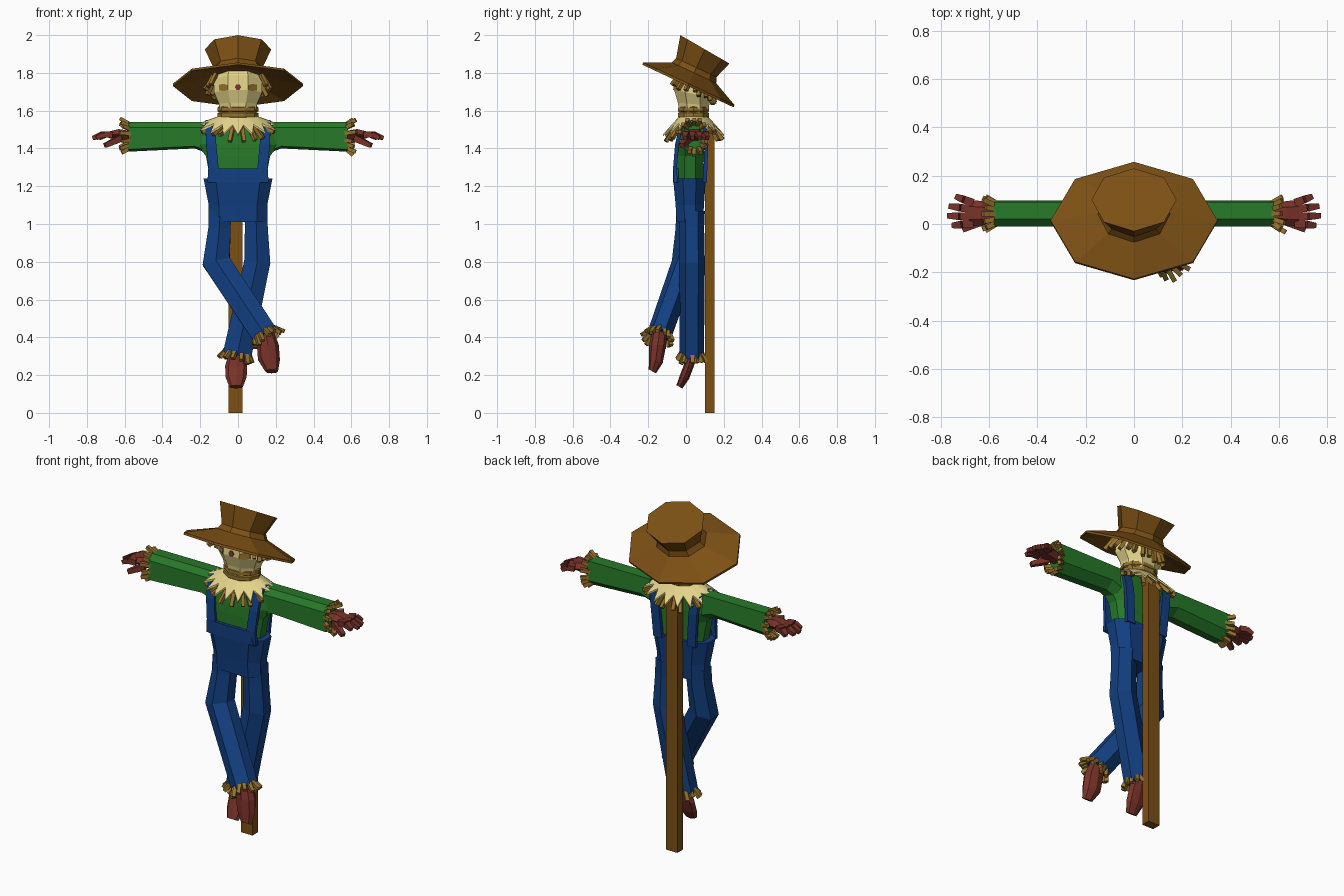
import bpy, bmesh, random
from math import sin, cos, pi, radians
from mathutils import Vector, Euler, Matrix
from mathutils.bvhtree import BVHTree

if "Cube" in bpy.data.objects:
    bpy.data.objects.remove(bpy.data.objects["Cube"])

random.seed(4)

def material(name, r, g, b):
    m = bpy.data.materials.new(name)
    m.diffuse_color = (r, g, b, 1)
    m.use_nodes = True
    m.node_tree.nodes["Principled BSDF"].inputs["Base Color"].default_value = m.diffuse_color
    return m

BROWN = material("hat_brown", 0.20, 0.080, 0.007)
STRAW = material("straw", 0.31, 0.17, 0.025)
CREAM = material("sackcloth", 0.78, 0.66, 0.25)
GREEN = material("shirt_green", 0.020, 0.19, 0.022)
BLUE = material("denim_blue", 0.006, 0.05, 0.22)
RED = material("glove_red", 0.19, 0.032, 0.022)

def part(name, mat, lofts):
    """One object from several lofts; each loft is a list of point rings, capped at both ends."""
    bm = bmesh.new()
    for rings in lofts:
        vs = [[bm.verts.new(p) for p in r] for r in rings]
        n = len(vs[0])
        for a, b in zip(vs, vs[1:]):
            for i in range(n):
                bm.faces.new((a[i], a[(i + 1) % n], b[(i + 1) % n], b[i]))
        bm.faces.new(vs[0][::-1])
        bm.faces.new(vs[-1])
    bmesh.ops.recalc_face_normals(bm, faces=bm.faces)
    me = bpy.data.meshes.new(name)
    bm.to_mesh(me)
    bm.free()
    me.materials.append(mat)
    ob = bpy.data.objects.new(name, me)
    bpy.context.collection.objects.link(ob)
    return ob

def ring(c, rx, ry, n=8, rot=(0, 0, 0), phase=0.0):
    m = Euler(rot).to_matrix()
    return [Vector(c) + m @ Vector((rx * cos(phase + 2 * pi * i / n), ry * sin(phase + 2 * pi * i / n), 0))
            for i in range(n)]

def body_ring(z, x, y0, y1):
    """Rectangle with cut corners, flat at the front."""
    a, b = y0 + 0.3 * (y1 - y0), y0 + 0.7 * (y1 - y0)
    half = [(0.65 * x, y0), (x, a), (x, b), (0.65 * x, y1)]
    return [Vector((px, py, z)) for px, py in half + [(-px, py) for px, py in half[::-1]]]

def stick(p, q, w, w2=None):
    p, q = Vector(p), Vector(q)
    m = (q - p).to_track_quat('Z', 'Y').to_matrix()
    sq = [Vector((x, y, 0)) for x, y in ((1, 1), (-1, 1), (-1, -1), (1, -1))]
    return [[p + m @ v * (w / 2) for v in sq], [q + m @ v * ((w2 or w) / 2) for v in sq]]

def fringe(name, c, rx, ry, rot, n, length, flare, keep=lambda a: True):
    """Straws standing round an opening, pointing along local -z and outward."""
    m, out = Euler(rot).to_matrix(), []
    for i in range(n):
        a = 2 * pi * (i + random.uniform(-0.2, 0.2)) / n
        if not keep(a):
            continue
        u = Vector((cos(a), sin(a), 0))
        base = Vector((rx * u.x, ry * u.y, 0.015))
        tip = base + u * flare * random.uniform(0.6, 1.1) + Vector((0, 0, -length * random.uniform(0.75, 1.15)))
        out.append(stick(Vector(c) + m @ base, Vector(c) + m @ tip, 0.02))
    return part(name, STRAW, out)

# post
part("post", BROWN, [[[(x, y, z) for x, y in ((-0.05, 0.10), (0.025, 0.10), (0.025, 0.152), (-0.05, 0.152))]
                      for z in (0, 1.52)]])

# shirt body and sleeves
part("shirt", GREEN, [[body_ring(1.20, 0.14, -0.05, 0.09), body_ring(1.36, 0.17, -0.05, 0.095),
                       body_ring(1.42, 0.215, -0.045, 0.098), body_ring(1.50, 0.215, -0.03, 0.098),
                       body_ring(1.535, 0.17, -0.01, 0.09)]])
for s, side in ((-1, "left"), (1, "right")):
    prof = [(-0.01, 1.51), (0.02, 1.54), (0.09, 1.538), (0.098, 1.43), (0.05, 1.388), (-0.01, 1.40)]
    part(side + "_sleeve", GREEN, [[[(s * x, y, z if z > 1.45 else z + dz) for y, z in prof]
                                    for x, dz in ((0.17, -0.01), (0.23, 0.012), (0.58, -0.005))]])
    fringe(side + "_sleeve_straw", (s * 0.58, 0.043, 1.463), 0.062, 0.043, (0, -s * pi / 2, 0), 14, 0.055, 0.035)
    # glove: palm, four fingers and thumb
    palm = [[(s * x, 0.045 + ry * cos(k * pi / 3), z + rz * sin(k * pi / 3)) for k in range(6)]
            for x, z, ry, rz in ((0.56, 1.465, 0.03, 0.03), (0.63, 1.475, 0.05, 0.032), (0.685, 1.472, 0.055, 0.02))]
    hand = [palm]
    for y0, y1, x1 in ((0.088, 0.113, 0.735), (0.06, 0.074, 0.763), (0.03, 0.034, 0.77), (0.003, -0.006, 0.75)):
        mid = (s * (x1 + 0.67) / 2, (y0 + y1) / 2, 1.474)
        hand.append(stick((s * 0.665, y0, 1.472), mid, 0.032, 0.032))
        hand.append(stick(mid, (s * x1, y1, 1.455), 0.032, 0.022))
    hand.append(stick((s * 0.62, 0.015, 1.455), (s * 0.705, -0.022, 1.415), 0.036, 0.024))
    part(side + "_glove", RED, hand)

# overalls: waist, bib, straps
part("trousers_waist", BLUE, [[body_ring(1.01, 0.155, -0.05, 0.09), body_ring(1.10, 0.155, -0.055, 0.095),
                               body_ring(1.24, 0.182, -0.068, 0.105)]])
part("bib", BLUE, [[[(x, y, z) for x, y in ((-w, -0.068), (w, -0.068), (w, -0.04), (-w, -0.04))]
                    for w, z in ((0.15, 1.22), (0.12, 1.295))]])
for s, side in ((-1, "left"), (1, "right")):
    path = [(0.135, -0.055, 1.22), (0.13, -0.058, 1.30), (0.142, -0.048, 1.42), (0.145, -0.028, 1.51),
            (0.145, 0.03, 1.54), (0.14, 0.10, 1.52), (0.125, 0.108, 1.42), (0.11, 0.10, 1.22)]
    rings = []
    for i, p in enumerate(path):
        a, b = path[max(i - 1, 0)], path[min(i + 1, len(path) - 1)]
        t = Vector((0, b[1] - a[1], b[2] - a[2])).normalized()
        nrm = Vector((0, -t.z, t.y)) * 0.01
        wx = Vector((0.027, 0, 0))
        c = Vector((s * p[0], p[1], p[2]))
        rings.append([c + wx + nrm, c - wx + nrm, c - wx - nrm, c + wx - nrm])
    part(side + "_strap", BLUE, [rings])

# legs: the left one crosses in front of the right one
cuff_l, cuff_r = (-0.25, -0.55, 0), (0, 0.25, 0)
part("left_leg", BLUE, [[ring((-0.095, 0.02, 1.07), 0.07, 0.072, 6, phase=pi / 2),
                         ring((-0.098, 0.015, 0.98), 0.068, 0.07, 6, phase=pi / 2),
                         ring((-0.115, -0.005, 0.80), 0.085, 0.07, 6, (-0.1, -0.25, 0), pi / 2),
                         ring((0.145, -0.142, 0.41), 0.08, 0.066, 6, cuff_l, pi / 2)]])
part("right_leg", BLUE, [[ring((0.095, 0.03, 1.07), 0.07, 0.07, 6, phase=pi / 2),
                          ring((0.097, 0.03, 0.98), 0.07, 0.066, 6, phase=pi / 2),
                          ring((0.102, 0.032, 0.80), 0.08, 0.068, 6, (0, 0.1, 0), pi / 2),
                          ring((-0.005, 0.03, 0.305), 0.088, 0.065, 6, cuff_r, pi / 2)]])
fringe("left_leg_straw", (0.145, -0.142, 0.41), 0.062, 0.054, cuff_l, 14, 0.05, 0.032)
fringe("right_leg_straw", (-0.005, 0.03, 0.305), 0.068, 0.052, cuff_r, 14, 0.045, 0.026)

# feet
part("left_foot", RED, [[ring((0.145, -0.14, 0.43), 0.045, 0.04), ring((0.158, -0.15, 0.36), 0.058, 0.045),
                         ring((0.164, -0.16, 0.28), 0.058, 0.04, rot=(-0.4, 0, 0)),
                         ring((0.178, -0.178, 0.22), 0.034, 0.022, rot=(-0.5, 0, 0))]])
part("right_foot", RED, [[ring((-0.005, 0.03, 0.32), 0.042, 0.03), ring((-0.01, 0.015, 0.25), 0.058, 0.028),
                          ring((-0.01, -0.008, 0.19), 0.056, 0.026, rot=(-0.4, 0, 0)),
                          ring((-0.01, -0.035, 0.138), 0.036, 0.018, rot=(-0.5, 0, 0))]])

# head with rope round the neck
T = radians(-25)
head = part("head", CREAM, [[ring((0, 0.04, 1.54), 0.09, 0.075, phase=pi / 8),
                             ring((0, 0.04, 1.635), 0.11, 0.09, 8, (-0.08, 0, 0), pi / 8),
                             ring((0, 0.035, 1.69), 0.138, 0.108, 8, (-0.2, 0, 0), pi / 8),
                             ring((0, 0.04, 1.75), 0.138, 0.112, 8, (-0.38, 0, 0), pi / 8),
                             ring((0, 0.06, 1.80), 0.115, 0.095, 8, (T, 0, 0), pi / 8)]])
part("neck_rope", STRAW, [[ring((0, 0.04, z), r, r * 0.8, 10) for z, r in
                           ((1.555, 0.095), (1.567, 0.108), (1.587, 0.108), (1.592, 0.098),
                            (1.597, 0.108), (1.617, 0.108), (1.625, 0.095))]])

# eyes and nose: thin plates projected onto the face
bm = bmesh.new()
bm.from_mesh(head.data)
tree = BVHTree.FromBMesh(bm)
bm.free()

def plate(name, mat, outline):
    hits = [tree.ray_cast(Vector((x, -1, z)), Vector((0, 1, 0)))[0] for x, z in outline]
    part(name, mat, [[[h + Vector((0, d, 0)) for h in hits] for d in (-0.005, 0.003)]])

for s, side in ((-1, "left"), (1, "right")):
    plate(side + "_eye", STRAW, [(s * x, z) for x, z in ((0.054, 1.71), (0.075, 1.703), (0.10, 1.708),
                                                         (0.10, 1.738), (0.075, 1.742), (0.054, 1.735))])
plate("nose", RED, [(0.017 * cos(k * pi / 3), 1.725 + 0.017 * sin(k * pi / 3)) for k in range(6)])

# ragged collar with straw beneath
N = 36
def collar_ring(r, z, droop, lift=0):
    return [Vector((r * cos(a), 0.04 + r * 0.72 * sin(a), z - droop * abs(sin(a)) + lift))
            for a in (2 * pi * i / N for i in range(N))]
zig = [0.225 if i % 2 else 0.165 for i in range(N)]
def ragged(lift):
    rings = [collar_ring(r, 1.545 if r < 0.2 else 1.53, 0.025 if r < 0.2 else 0.06, lift) for r in zig]
    return [rings[i][i] for i in range(N)]
part("collar", CREAM, [[collar_ring(0.09, 1.555, 0, 0), ragged(-0.006), ragged(0.004), collar_ring(0.105, 1.57, 0)]])
straws = []
for i in range(22):
    a = 2 * pi * (i + random.uniform(-0.25, 0.25)) / 22
    f, r = abs(sin(a)), random.uniform(0.2, 0.235)
    straws.append(stick((0.14 * cos(a), 0.04 + 0.10 * sin(a), 1.54 - 0.03 * f),
                        (r * cos(a), 0.04 + r * 0.68 * sin(a), 1.515 - f * random.uniform(0.045, 0.085)), 0.02))
part("collar_straw", STRAW, straws)

# straw hair round the sides and back, in the tilt of the hat
O = Vector((0, 0.0125, 1.737))
AX = Vector((0, -sin(T), cos(T)))
fringe("hair", O + AX * 0.02, 0.135, 0.125, (T, 0, 0), 26, 0.07, 0.045, lambda a: sin(a) > -0.6)

# hat: brim and crown in one eight-sided loft
def hat(rx, ry, h, tilt=T):
    return ring(O + AX * h, rx, ry, 8, (tilt, 0, 0))
part("hat", BROWN, [[hat(0.14, 0.12, 0.045), hat(0.345, 0.267, -0.007), hat(0.345, 0.267, 0.006),
                     hat(0.15, 0.13, 0.07), hat(0.13, 0.118, 0.10), hat(0.176, 0.15, 0.207, radians(-30))]])
